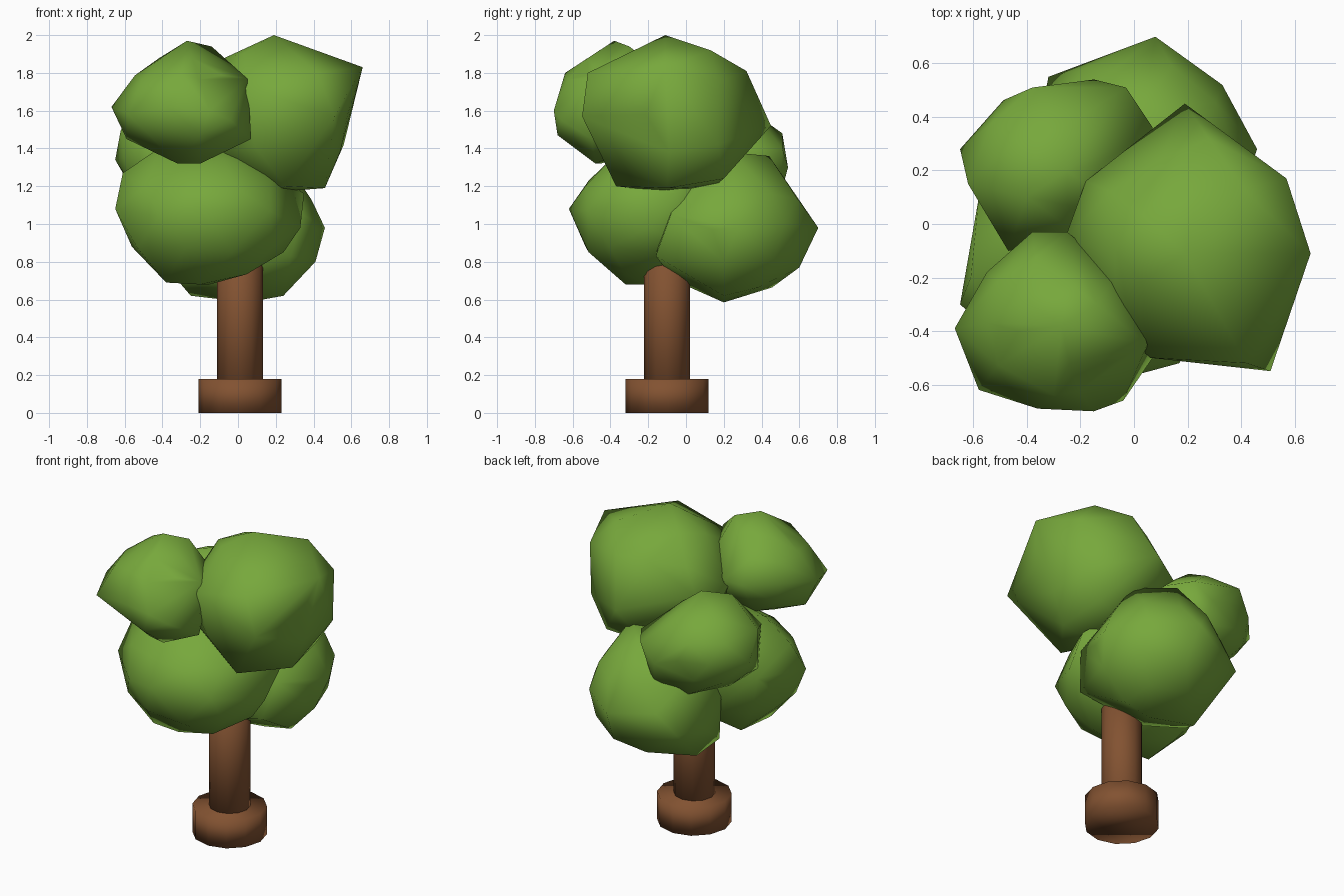
import bpy, bmesh
from mathutils import Vector


def flat_colour(name, rgb):
    m = bpy.data.materials.new(name)
    m.diffuse_color = (*rgb, 1)
    return m


leaf_green = flat_colour("leaf_green", (0.185, 0.392, 0.045))
bark_brown = flat_colour("bark_brown", (0.225, 0.085, 0.031))


def add_object(name, bm, mat):
    bmesh.ops.recalc_face_normals(bm, faces=bm.faces)
    mesh = bpy.data.meshes.new(name)
    bm.to_mesh(mesh)
    bm.free()
    mesh.materials.append(mat)
    mesh.shade_smooth()
    ob = bpy.data.objects.new(name, mesh)
    bpy.context.collection.objects.link(ob)


def foliage(name, centre, radii, corners):
    """Low-poly ellipsoid whose nearest points are pulled out to the corners."""
    ball = bmesh.new()
    bmesh.ops.create_icosphere(ball, subdivisions=2, radius=1)
    c = Vector(centre)
    pts = [c + Vector([v.co[i] * radii[i] for i in range(3)]) for v in ball.verts]
    ball.free()
    for corner in map(Vector, corners):
        pts.remove(min(pts, key=lambda p: (p - corner).length))
    pts += [Vector(p) for p in corners]
    bm = bmesh.new()
    for p in pts:
        bm.verts.new(p)
    bmesh.ops.convex_hull(bm, input=bm.verts[:])
    loose = [v for v in bm.verts if not v.link_faces]
    bmesh.ops.delete(bm, geom=loose, context='VERTS')
    add_object(name, bm, leaf_green)


def post(name, radius, bottom, top):
    """Upright cylinder on the trunk axis."""
    bm = bmesh.new()
    bmesh.ops.create_cone(bm, cap_ends=True, segments=12, radius1=radius,
                          radius2=radius, depth=top - bottom)
    bmesh.ops.translate(bm, verts=bm.verts, vec=(0.01, -0.10, (top + bottom) / 2))
    add_object(name, bm, bark_brown)


# Trunk and its wide foot
post("trunk_base", 0.22, 0, 0.18)
post("trunk", 0.122, 0.01, 1.0)

# Large crown on the upper right
foliage("upper_right_foliage", (0.2, -0.09, 1.58), (0.4, 0.4, 0.38), [
    (0.19, -0.11, 2.0), (0.66, -0.11, 1.83), (0.51, -0.55, 1.57),
    (0.19, 0.45, 1.52), (0.57, 0.17, 1.75), (-0.26, -0.06, 1.6),
    (0.46, -0.1, 1.19), (0.06, -0.5, 1.72), (0.28, 0.32, 1.81),
    (0.2, -0.11, 1.17), (0.42, -0.52, 1.8), (0.25, -0.37, 1.2),
    (0.2, 0.15, 1.2), (-0.18, 0.16, 1.6), (0.56, 0.17, 1.42),
    (0.41, 0.13, 1.92), (-0.07, -0.36, 1.72), (0.43, 0.2, 1.24),
    (-0.07, -0.1, 1.88)])

# Small crown at the upper front left
foliage("upper_left_foliage", (-0.29, -0.37, 1.64), (0.3, 0.3, 0.28), [
    (-0.67, -0.39, 1.62), (-0.27, -0.38, 1.97), (0.05, -0.45, 1.77),
    (0.07, -0.5, 1.45), (-0.15, -0.7, 1.6), (-0.36, -0.69, 1.62),
    (-0.58, -0.62, 1.58), (-0.38, -0.03, 1.65), (-0.32, -0.45, 1.32),
    (-0.59, -0.38, 1.45), (-0.43, -0.4, 1.86), (-0.55, -0.18, 1.65),
    (-0.14, -0.3, 1.94), (-0.25, -0.03, 1.65), (-0.1, -0.15, 1.65),
    (-0.2, -0.68, 1.47), (-0.3, -0.64, 1.8), (-0.2, -0.48, 1.32),
    (-0.04, -0.66, 1.55)])

# Wide lower clump at the front
foliage("lower_front_foliage", (-0.15, -0.2, 1.04), (0.46, 0.39, 0.36), [
    (-0.65, -0.3, 1.08), (-0.58, 0.1, 1.15), (-0.2, -0.62, 1.08),
    (-0.38, -0.32, 0.69), (0.35, -0.05, 1.16), (0.17, -0.52, 1.07),
    (-0.42, -0.2, 1.4), (-0.12, 0.24, 1.54), (-0.2, -0.32, 0.68),
    (-0.61, -0.2, 1.27), (0.33, -0.2, 0.98), (-0.36, -0.05, 0.7),
    (-0.53, -0.37, 0.87)])

# Lower clump at the back right
foliage("lower_back_foliage", (0.03, 0.26, 0.97), (0.4, 0.39, 0.36), [
    (0.08, 0.7, 0.98), (0.33, 0.52, 1.0), (0.46, 0.28, 0.98),
    (0.05, 0.2, 0.585), (0.1, 0.6, 0.77), (0.41, 0.2, 0.8),
    (-0.25, 0.25, 0.62), (0.22, 0.24, 1.38), (0.04, 0.44, 1.36),
    (-0.19, 0.58, 1.0), (0.28, -0.16, 0.83), (0.34, -0.08, 1.05),
    (0.24, 0.2, 0.62), (-0.31, 0.1, 0.69), (-0.1, -0.06, 0.7),
    (-0.32, 0.55, 0.88)])

# Middle clump at the back left
foliage("back_left_foliage", (-0.3, 0.22, 1.35), (0.32, 0.3, 0.27), [
    (-0.65, 0.28, 1.34), (-0.62, 0.15, 1.5), (-0.15, 0.54, 1.3),
    (-0.38, 0.51, 1.48), (-0.03, 0.51, 1.4), (0.07, 0.36, 1.4),
    (-0.47, -0.1, 1.4), (-0.25, 0.2, 1.67), (-0.55, 0.05, 1.19),
    (-0.3, 0.4, 1.09), (-0.12, 0.5, 1.15), (-0.4, 0.1, 1.65)])
